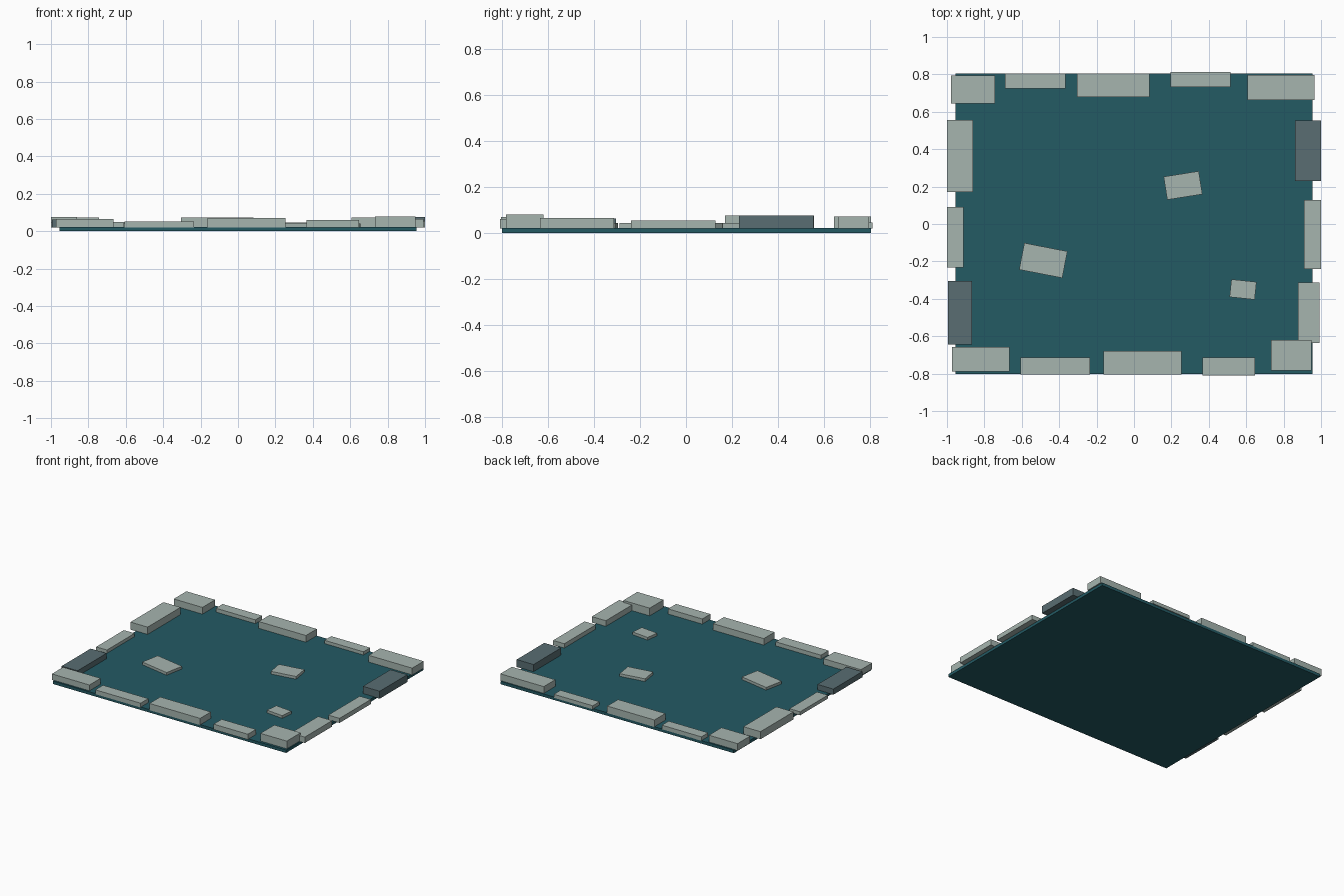
import bpy
import math


def material(name, rgb):
    m = bpy.data.materials.new(name)
    m.diffuse_color = (*rgb, 1.0)
    return m


WATER = material("deep teal water", (0.017, 0.103, 0.127))
STONE = material("pale stone", (0.38, 0.46, 0.43))
DARK = material("dark slate", (0.10, 0.155, 0.17))
BASE_TOP = 0.022


def block(name, cx, cy, sx, sy, z0, z1, mat, angle=0.0):
    """Flat-faced box from centre, footprint, height range and turn about z."""
    bpy.ops.mesh.primitive_cube_add(size=1, location=(cx, cy, (z0 + z1) / 2),
                                    rotation=(0, 0, math.radians(angle)))
    ob = bpy.context.object
    ob.name = name
    ob.scale = (sx, sy, z1 - z0)
    bpy.ops.object.transform_apply(location=False, rotation=False, scale=True)
    ob.data.materials.append(mat)
    return ob


# Water slab
block("water_slab", 0, 0.002, 1.91, 1.606, 0, BASE_TOP, WATER)

# Rim stones: x0, x1, y0, y1, top
rim = {
    "back": [(-0.978, -0.743, 0.645, 0.793, 0.072),
             (-0.69, -0.366, 0.725, 0.805, 0.05),
             (-0.305, 0.082, 0.678, 0.805, 0.072),
             (0.196, 0.515, 0.733, 0.812, 0.046),
             (0.608, 0.964, 0.662, 0.797, 0.072)],
    "front": [(-0.974, -0.666, -0.788, -0.657, 0.065),
              (-0.606, -0.235, -0.805, -0.715, 0.052),
              (-0.162, 0.253, -0.805, -0.679, 0.070),
              (0.367, 0.648, -0.810, -0.715, 0.060),
              (0.732, 0.948, -0.783, -0.62, 0.079)],
    "left": [(-1.0, -0.86, 0.17, 0.556, 0.076),
             (-1.0, -0.912, -0.232, 0.092, 0.046),
             (-0.995, -0.865, -0.643, -0.304, 0.062)],
    "right": [(0.862, 1.0, 0.231, 0.554, 0.075),
              (0.908, 1.0, -0.24, 0.128, 0.054),
              (0.877, 0.992, -0.635, -0.314, 0.064)],
}
slate = {("left", 2), ("right", 0)}
for side, stones in rim.items():
    for i, (x0, x1, y0, y1, top) in enumerate(stones):
        block(f"{side}_rim_stone_{i + 1}", (x0 + x1) / 2, (y0 + y1) / 2,
              x1 - x0, y1 - y0, BASE_TOP - 0.002, top,
              DARK if (side, i) in slate else STONE)

# Stepping stones standing in the water
for i, (x, y, sx, sy, a) in enumerate([(-0.485, -0.195, 0.235, 0.145, -11),
                                       (0.262, 0.206, 0.19, 0.125, 9),
                                       (0.583, -0.35, 0.135, 0.095, -6)]):
    block(f"stepping_stone_{i + 1}", x, y, sx, sy, BASE_TOP - 0.002, 0.042, STONE, a)
